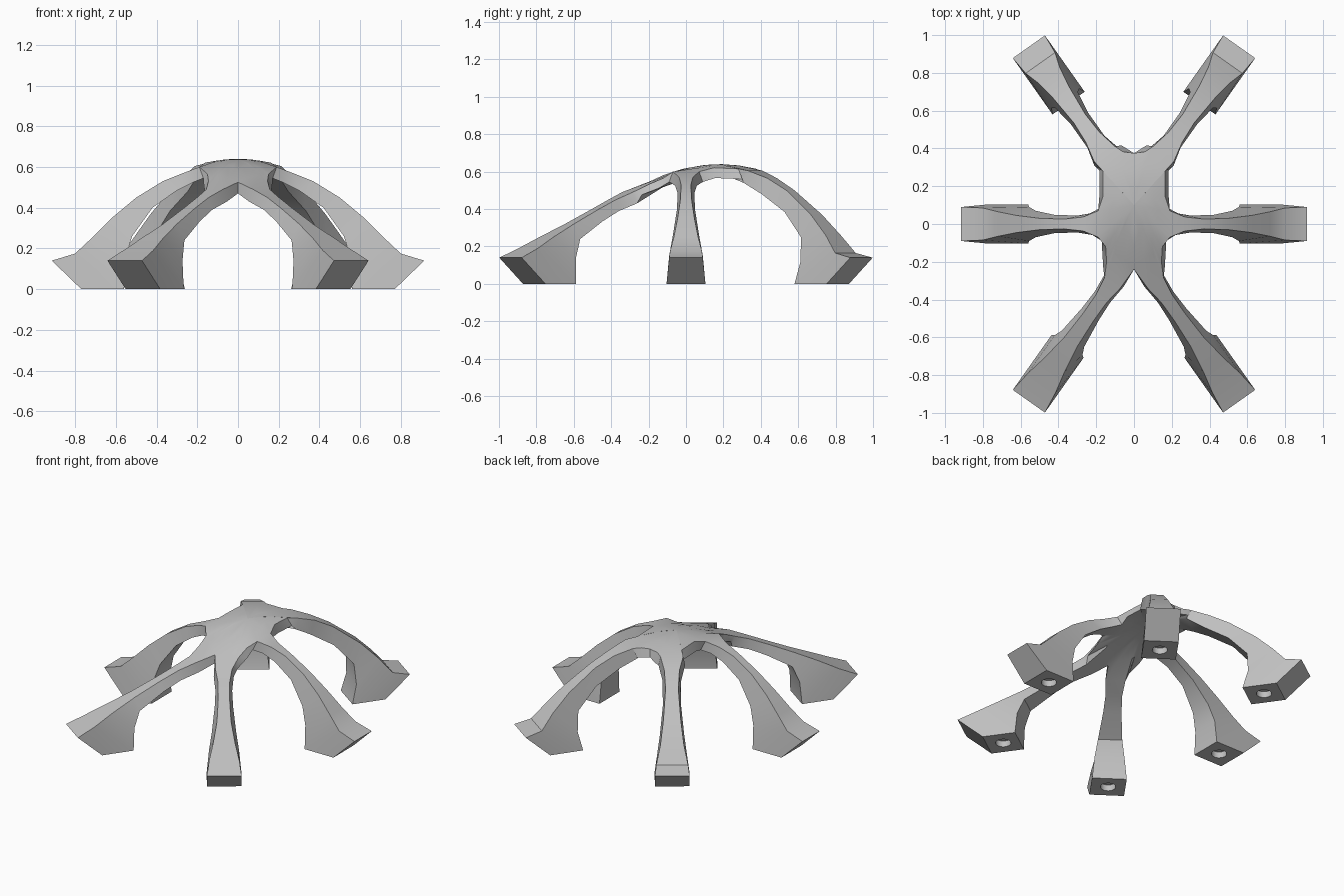
import bpy, bmesh
from math import hypot
from mathutils import Vector, Matrix

cube = bpy.data.objects.get("Cube")
if cube:
    bpy.data.objects.remove(cube)

grey = bpy.data.materials.new("light grey")
grey.use_nodes = True
colour = (0.53, 0.53, 0.53, 1)
grey.diffuse_color = colour
grey.node_tree.nodes["Principled BSDF"].inputs["Base Color"].default_value = colour

# Leg stations from tip to root:
# (top distance, top height, top half width, bottom distance, bottom height, bottom half width)
FRONT = [(.965, .14, .104, .81, 0, .104), (.85, .19, .09, .61, 0, .104),
         (.73, .25, .065, .60, .14, .09), (.58, .32, .042, .56, .24, .073),
         (.42, .395, .034, .40, .335, .055), (.30, .45, .035, .29, .39, .05),
         (.20, .49, .05, .18, .43, .06)]
SIDE = [(.915, .14, .09, .77, 0, .104), (.80, .175, .085, .56, 0, .104),
        (.72, .25, .065, .555, .15, .09), (.62, .35, .045, .52, .26, .07),
        (.50, .45, .03, .42, .40, .048), (.37, .53, .026, .30, .485, .045),
        (.27, .57, .037, .22, .525, .058), (.19, .60, .07, .17, .545, .09)]
BACK = [(.965, .14, .104, .81, 0, .104), (.86, .165, .095, .60, 0, .104),
        (.78, .26, .07, .63, .12, .09), (.67, .37, .052, .62, .25, .073),
        (.50, .50, .038, .50, .385, .055), (.38, .565, .045, .35, .48, .055),
        (.27, .605, .068, .25, .54, .08)]
CENTRE = Vector((0, .1))
SHELL = .055


def dome(p):
    """Height of the hub's upper surface."""
    return .64 - .7 * p.x ** 2 - .65 * (p.y - .18) ** 2


bm = bmesh.new()
ring = []      # (top vertex, bottom vertex, opens into a leg)
sockets = []   # centres of the foot sockets


def add_bay(*points):
    """Hub rim points between two legs."""
    for xy in points:
        p = Vector(xy)
        q = CENTRE + (p - CENTRE) * 1.12 if p.x else p
        ring.append((bm.verts.new((p.x, p.y, dome(p))),
                     bm.verts.new((q.x, q.y, dome(p) - SHELL)), False))


def add_leg(origin, direction, stations):
    """Tapered arched leg; its root joins the hub rim."""
    o, d = Vector(origin), Vector(direction).normalized()
    side = Vector((-d.y, d.x))
    rows = []
    for rt, zt, wt, rb, zb, wb in stations:
        spots = [(rt, zt, -wt), (rt, zt, wt), (rb, zb, wb), (rb, zb, -wb)]
        rows.append([bm.verts.new((*(o + d * r + side * w), z)) for r, z, w in spots])
    bm.faces.new(rows[0])
    for a, b in zip(rows, rows[1:]):
        for i in range(4):
            j = (i + 1) % 4
            bm.faces.new((a[i], a[j], b[j], b[i]))
    root = rows[-1]
    ring.append((root[0], root[3], True))
    ring.append((root[1], root[2], False))
    sockets.append(o + d * (stations[0][3] + stations[1][3]) / 2)


# Right-hand half of the rim, from front to back
add_bay((0, -.24))
add_leg((0, -.15), (.577, -.817), FRONT)
add_bay((.145, -.2), (.15, -.12))
add_leg((0, 0), (1, 0), SIDE)
add_bay((.163, .15), (.163, .28))
add_leg((0, .15), (.577, .817), BACK)
add_bay((.06, .383), (0, .375))

# Rim walls between legs
for a, b in zip(ring, ring[1:]):
    if not a[2]:
        bm.faces.new((a[0], b[0], b[1], a[1]))

# Upper and lower hub skins
for layer, drop in ((0, 0), (1, SHELL)):
    outer = [r[layer] for r in ring]
    for scale in (.66, .33):
        inner = []
        for v in outer if scale == .66 else [r[layer] for r in ring]:
            p = CENTRE + (v.co.xy - CENTRE) * scale
            inner.append(bm.verts.new((p.x, p.y, dome(p) - drop)))
        for i in range(len(inner) - 1):
            bm.faces.new((outer[i], outer[i + 1], inner[i + 1], inner[i]))
        outer = inner
    hub = bm.verts.new((CENTRE.x, CENTRE.y, dome(CENTRE) - drop))
    for a, b in zip(outer, outer[1:]):
        bm.faces.new((a, b, hub))

# Mirror to the other half
for v in bm.verts:
    if abs(v.co.x) < .0001:
        v.co.x = 0
half = bm.verts[:] + bm.edges[:] + bm.faces[:]
bmesh.ops.mirror(bm, geom=half, axis='X', merge_dist=.0005)
bmesh.ops.remove_doubles(bm, verts=bm.verts, dist=.0005)
bmesh.ops.recalc_face_normals(bm, faces=bm.faces)


def make_object(name, mesh_data):
    mesh = bpy.data.meshes.new(name)
    mesh_data.to_mesh(mesh)
    mesh_data.free()
    mesh.materials.append(grey)
    obj = bpy.data.objects.new(name, mesh)
    bpy.context.collection.objects.link(obj)
    return obj


canopy = make_object("six_legged_canopy", bm)

# Round sockets cut into the undersides of the feet
cut = bmesh.new()
for s in sockets:
    for sign in (1, -1):
        bmesh.ops.create_cone(cut, cap_ends=True, segments=24, radius1=.046, radius2=.046,
                              depth=.08, matrix=Matrix.Translation((sign * s.x, s.y, 0)))
cutter = make_object("socket_cutter", cut)
cutter.hide_render = True

bpy.ops.object.select_all(action='DESELECT')
canopy.select_set(True)
bpy.context.view_layer.objects.active = canopy
mod = canopy.modifiers.new("sockets", 'BOOLEAN')
mod.operation = 'DIFFERENCE'
mod.solver = 'EXACT'
mod.object = cutter
bpy.ops.object.modifier_apply(modifier=mod.name)
bpy.data.objects.remove(cutter)
bpy.ops.object.shade_smooth_by_angle(angle=.55)
